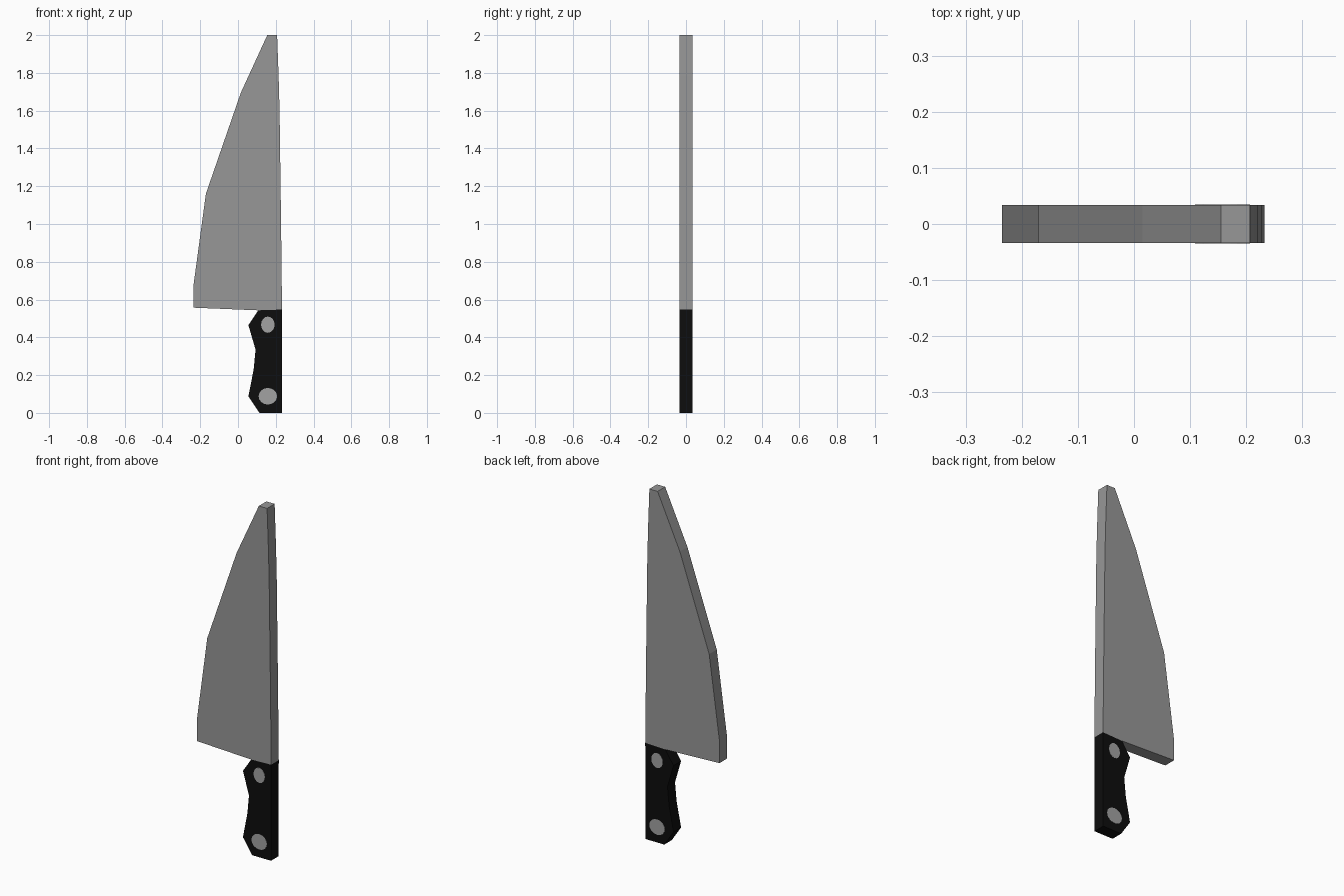
import bpy, bmesh, math

if "Cube" in bpy.data.objects:
    bpy.data.objects.remove(bpy.data.objects["Cube"])

HALF = 0.034  # half thickness of the knife


def material(name, c):
    m = bpy.data.materials.new(name)
    m.diffuse_color = (c, c, c, 1)
    m.use_nodes = True
    m.node_tree.nodes["Principled BSDF"].inputs["Base Color"].default_value = m.diffuse_color
    return m


steel = material("steel grey", 0.31)
black = material("handle black", 0.004)
rivet_grey = material("rivet grey", 0.36)


def plate(name, profile, y0, y1, mat):
    """Extrude an x-z outline between two y positions."""
    bm = bmesh.new()
    face = bm.faces.new([bm.verts.new((x, y0, z)) for x, z in profile])
    ext = bmesh.ops.extrude_face_region(bm, geom=[face])
    for v in ext["geom"]:
        if isinstance(v, bmesh.types.BMVert):
            v.co.y = y1
    bmesh.ops.recalc_face_normals(bm, faces=bm.faces)
    mesh = bpy.data.meshes.new(name)
    bm.to_mesh(mesh)
    bm.free()
    mesh.materials.append(mat)
    ob = bpy.data.objects.new(name, mesh)
    bpy.context.collection.objects.link(ob)
    return ob


# Blade: cutting edge on the left, nearly straight spine on the right
plate("blade", [(0.155, 2.0), (0.015, 1.695), (-0.17, 1.16), (-0.235, 0.68),
                (-0.235, 0.557), (0.107, 0.543), (0.233, 0.547), (0.228, 1.0),
                (0.22, 1.6), (0.215, 1.78), (0.207, 2.0)], -HALF, HALF, steel)

# Handle with a waisted grip
plate("handle", [(0.107, 0.543), (0.055, 0.465), (0.093, 0.335), (0.083, 0.23),
                 (0.055, 0.087), (0.113, 0.0), (0.232, 0.0), (0.233, 0.547)],
      -HALF, HALF, black)

# Rivet discs, flush on both faces
for label, z, rx, rz in (("upper", 0.467, 0.036, 0.043), ("lower", 0.088, 0.049, 0.044)):
    ring = [(0.158 + rx * math.cos(i * math.tau / 16),
             z + rz * math.sin(i * math.tau / 16)) for i in range(16)]
    for side, s in (("front", -1), ("back", 1)):
        plate(f"{label}_rivet_{side}", ring, s * (HALF - 0.002), s * (HALF + 0.001), rivet_grey)
